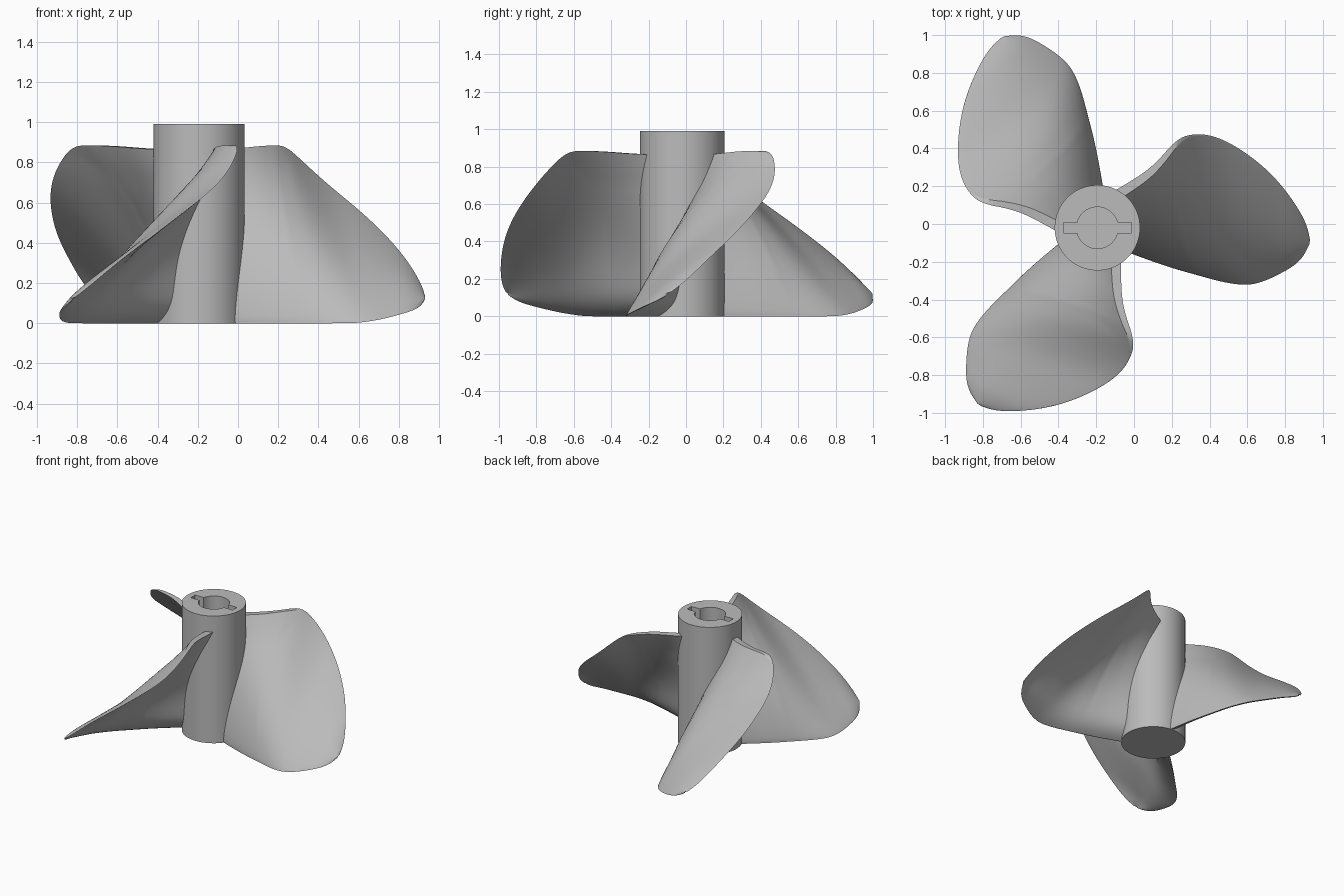
import bpy
import bmesh
import math
from mathutils import Vector, Matrix

if "Cube" in bpy.data.objects:
    bpy.data.objects.remove(bpy.data.objects["Cube"], do_unlink=True)

HUB = Vector((-0.194, -0.02, 0))
HUB_R, HUB_H, BORE_FLOOR = 0.226, 0.99, 0.5
BLADES, SPAN, CHORD = 3, 60, 32

grey = bpy.data.materials.new("plain grey")
grey.use_nodes = True
grey.diffuse_color = (0.5, 0.5, 0.5, 1)
grey.node_tree.nodes["Principled BSDF"].inputs["Base Color"].default_value = (0.5, 0.5, 0.5, 1)


def add_smooth_object(name, bm):
    bmesh.ops.recalc_face_normals(bm, faces=bm.faces)
    mesh = bpy.data.meshes.new(name)
    bm.to_mesh(mesh)
    bm.free()
    mesh.materials.append(grey)
    obj = bpy.data.objects.new(name, mesh)
    bpy.context.collection.objects.link(obj)
    bpy.ops.object.select_all(action="DESELECT")
    obj.select_set(True)
    bpy.context.view_layer.objects.active = obj
    bpy.ops.object.shade_smooth_by_angle(angle=math.radians(35))
    return obj


def arc(radius, start, end, n):
    angles = [start + (end - start) * i / n for i in range(n + 1)]
    return [(radius * math.cos(a), radius * math.sin(a)) for a in angles]


def ring(bm, outline, z):
    return [bm.verts.new((x, y, z)) for x, y in outline]


def bridge(bm, r0, r1):
    for j in range(len(r0)):
        n = (j + 1) % len(r0)
        bm.faces.new((r0[j], r0[n], r1[n], r1[j]))


def rim_edges(bm, loop):
    return [bm.edges.get((v, loop[i - 1])) for i, v in enumerate(loop)]


# Hub with a blind bore and a keyway slot across it
half, reach, bore = 0.027, 0.18, 0.11
key = math.asin(half / bore)
side = [(reach, half)] + arc(bore, key, math.pi - key, 24) + [(-reach, half)]
hole = side + [(-x, -y) for x, y in side]
circle = arc(HUB_R, 0, math.tau, 96)[:-1]
bm = bmesh.new()
base, top = ring(bm, circle, 0), ring(bm, circle, HUB_H)
mouth, floor = ring(bm, hole, HUB_H), ring(bm, hole, BORE_FLOOR)
bridge(bm, base, top)
bridge(bm, mouth, floor)
bm.faces.new(base)
bmesh.ops.triangle_fill(bm, use_beauty=True, edges=rim_edges(bm, top) + rim_edges(bm, mouth))
bmesh.ops.triangle_fill(bm, use_beauty=True, edges=rim_edges(bm, floor))
hub = add_smooth_object("hub", bm)
hub.location = HUB

# Upper and lower blade edges, root to tip, relative to the hub axis
lead = [(.09, .165, .865), (.2, .232, .87), (.29, .295, .88), (.37, .385, .885),
        (.43, .462, .885), (.51, .5, .81), (.64, .482, .69), (.79, .395, .57),
        (.93, .28, .44), (1.04, .14, .31), (1.11, .02, .19), (1.125, -.06, .13)]
trail = [(.15, -.12, 0), (.28, -.17, 0), (.41, -.215, 0), (.54, -.25, 0),
         (.66, -.285, 0), (.77, -.302, 0), (.84, -.295, .008), (.91, -.27, .02),
         (.98, -.235, .038), (1.05, -.195, .058), (1.1, -.14, .08), (1.122, -.08, .115)]


def spline(points, t):
    """Uniform cubic B-spline through the neighbourhood of the points, t from 0 to 1."""
    f = t * (len(points) - 1)
    i = min(int(f), len(points) - 2)
    f -= i
    pts = [Vector(p) for p in points]
    pts = [2 * pts[0] - pts[1]] + pts + [2 * pts[-1] - pts[-2]]
    a, b, c, d = pts[i:i + 4]
    return ((1 - f) ** 3 * a + (3 * f ** 3 - 6 * f * f + 4) * b
            + (-3 * f ** 3 + 3 * f * f + 3 * f + 1) * c + f ** 3 * d) / 6


def outside_bore(p):
    """Keep the blade root buried in the hub wall, clear of the bore and keyway."""
    r = p.xy.length
    scale = max(1, 0.2 / r)
    return Vector((p.x * scale, p.y * scale, p.z))


def section(t):
    """Closed cambered section; its thickness thins out towards the tip."""
    a, b = spline(trail, t), spline(lead, t)
    thick = 0.036 * (1 - t) ** 0.7 + 0.004
    flat = max(0.12, min(0.75, 1.9 - 4 * t))
    camber = 0.09 * b.z * min(1, 0.2 + 3 * t)
    heel = 0.068 * (1 - t) ** 0.8
    upper, lower = [], []
    for j in range(CHORD + 1):
        s = 0.5 - 0.5 * math.cos(math.pi * j / CHORD)
        bow = math.sin(math.pi * s)
        width = max(0.1, math.sqrt(max(0, bow)))
        if s > 0.5:
            width = max(width, flat)
        p = a.lerp(b, s) - Vector((0, camber * bow, 0))
        # The underside swells into a rounded heel along the lower edge
        swell = heel * (s / 0.12) * math.exp(1 - s / 0.12)
        upper.append(outside_bore(p - Vector((0, thick * width, 0))))
        lower.append(outside_bore(p + Vector((0, thick * width + swell, 0))))
    return upper + lower[::-1]


# Three equal blades around the hub
for k in range(BLADES):
    bm = bmesh.new()
    rings = [[bm.verts.new(p) for p in section(i / SPAN)] for i in range(SPAN + 1)]
    for r0, r1 in zip(rings, rings[1:]):
        bridge(bm, r0, r1)
    for end in (rings[0], rings[-1]):
        for j in range(CHORD):
            bm.faces.new((end[j], end[j + 1], end[-2 - j], end[-1 - j]))
    bm.transform(Matrix.Translation(HUB) @ Matrix.Rotation(k * math.tau / BLADES, 4, "Z"))
    add_smooth_object(f"blade_{k + 1}", bm)
